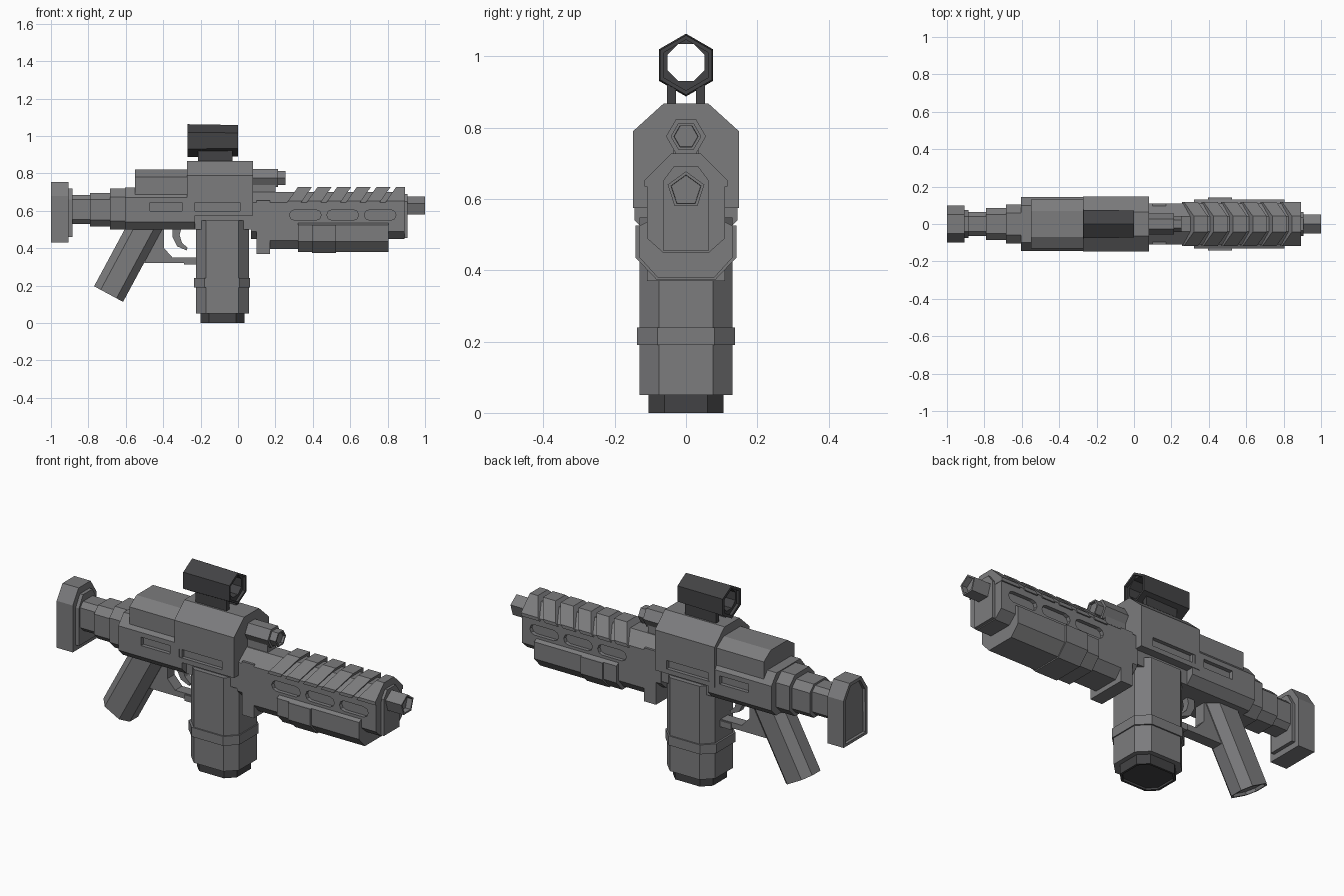
import bpy, bmesh
from math import radians, sin, cos, pi
from mathutils import Matrix, Vector

cube = bpy.data.objects.get("Cube")
if cube:
    bpy.data.objects.remove(cube, do_unlink=True)


def material(name, rgb):
    m = bpy.data.materials.new(name)
    m.use_nodes = True
    col = (*rgb, 1)
    m.diffuse_color = col
    m.node_tree.nodes["Principled BSDF"].inputs["Base Color"].default_value = col
    return m


GREY = material("gunmetal grey", (0.2, 0.2, 0.206))
DARK = material("dark charcoal", (0.055, 0.055, 0.058))


def prism(name, pts, a, b, axis="x", mat=GREY, slant=0, recess=None, taper=1.0):
    """Extrude a flat outline along an axis; slant shifts x with height,
    recess = (end, border, depth) sinks one end cap."""
    place = {"x": lambda u, v, t: (t + slant * v, u, v),
             "y": lambda u, v, t: (u, t, v),
             "z": lambda u, v, t: (u, v, t)}[axis]
    bm = bmesh.new()
    cu = sum(p[0] for p in pts) / len(pts)
    cv = sum(p[1] for p in pts) / len(pts)
    end = [(cu + (u - cu) * taper, cv + (v - cv) * taper) for u, v in pts]
    lo = [bm.verts.new(place(u, v, a)) for u, v in pts]
    hi = [bm.verts.new(place(u, v, b)) for u, v in end]
    caps = {"lo": bm.faces.new(lo), "hi": bm.faces.new(hi)}
    n = len(pts)
    for i in range(n):
        bm.faces.new((lo[i], lo[(i + 1) % n], hi[(i + 1) % n], hi[i]))
    bmesh.ops.recalc_face_normals(bm, faces=bm.faces)
    if recess:
        f = caps[recess[0]]
        bmesh.ops.inset_region(bm, faces=[f], thickness=recess[1])
        # a second tiny inset makes the recess walls
        bmesh.ops.inset_region(bm, faces=[f], thickness=0.001)
        f.normal_update()
        bmesh.ops.translate(bm, verts=f.verts, vec=f.normal * -recess[2])
    me = bpy.data.meshes.new(name)
    bm.to_mesh(me)
    bm.free()
    me.materials.append(mat)
    ob = bpy.data.objects.new(name, me)
    bpy.context.collection.objects.link(ob)
    return ob


def sym(*half):
    """Mirror a half outline (bottom to top) across the centre plane."""
    return list(half) + [(-u, v) for u, v in reversed(half)]


def octagon(cx, cy, hx, hy, c):
    return [(cx + sx, cy + sy) for sx, sy in (
        (hx - c, -hy), (hx, c - hy), (hx, hy - c), (hx - c, hy),
        (c - hx, hy), (-hx, hy - c), (-hx, c - hy), (c - hx, -hy))]


def ngon(n, r, cz, start):
    return [(r * cos(start + 2 * pi * i / n), cz + r * sin(start + 2 * pi * i / n))
            for i in range(n)]


def rect(x0, x1, z0, z1):
    return [(x0, z0), (x1, z0), (x1, z1), (x0, z1)]


def capsule(x0, x1, z0, z1):
    r = (z1 - z0) / 2
    right = [(x1 - r + r * cos(t), z0 + r + r * sin(t))
             for t in (pi * (k / 4 - 0.5) for k in range(5))]
    left = [(x0 + r - r * cos(t), z0 + r - r * sin(t))
            for t in (pi * (k / 4 - 0.5) for k in range(5))]
    return right + left


def cut(target, cutter):
    mod = target.modifiers.new("cut", "BOOLEAN")
    mod.operation = "DIFFERENCE"
    mod.solver = "EXACT"
    mod.object = cutter
    cutter.hide_render = True
    cutter.hide_viewport = True
    cutter.display_type = "WIRE"


def cut_sides(target, outline, half, depth=0.02):
    for s in (-1, 1):
        cut(target, prism("slot_cutter", outline, s * (half - depth), s * (half + 0.05), "y"))


# Receiver
prism("receiver_lower", sym((0.105, 0.5), (0.105, 0.6)), -0.605, 0.08)
rear = prism("receiver_rear", sym((0.105, 0.5), (0.145, 0.54), (0.145, 0.67), (0.1, 0.725)),
             -0.605, -0.23)
prism("receiver_top_cover", sym((0.13, 0.65), (0.13, 0.78), (0.07, 0.82)), -0.55, -0.2)
housing = prism("receiver_housing", sym((0.148, 0.575), (0.148, 0.79), (0.063, 0.867)), -0.272, 0.08)
cut_sides(rear, rect(-0.47, -0.3, 0.6, 0.645), 0.145)
cut_sides(housing, rect(-0.245, 0.01, 0.6, 0.645), 0.148)

# Stock
prism("stock_collar", octagon(0, 0.61, 0.105, 0.11, 0.045), -0.685, -0.6)
prism("stock_sleeve", octagon(0, 0.605, 0.085, 0.09, 0.035), -0.79, -0.68)
prism("stock_tube", octagon(0, 0.607, 0.065, 0.078, 0.025), -0.89, -0.78)
prism("stock_plate", sym((0.075, 0.46), (0.075, 0.66), (0.04, 0.72)), -0.906, -0.886)
prism("stock_butt", sym((0.1, 0.43), (0.1, 0.68), (0.05, 0.755)), -1, -0.905,
      recess=("lo", 0.02, 0.015))

# Grip, trigger and trigger guard
grip = prism("grip", octagon(0, 0, 0.088, 0.075, 0.04), 0, 0.47, "z", recess=("lo", 0.012, 0.015))
grip.data.transform(Matrix.Translation(Vector((-0.692, 0, 0.155))) @ Matrix.Rotation(radians(28.3), 4, "Y"))
prism("trigger_guard", [(-0.5, 0.32), (-0.2, 0.32), (-0.2, 0.35), (-0.35, 0.35),
                        (-0.395, 0.4), (-0.395, 0.52), (-0.45, 0.52)], -0.03, 0.03, "y")
prism("guard_post", rect(-0.29, -0.2, 0.312, 0.345), -0.036, 0.036, "y")
prism("trigger", [(-0.35, 0.52), (-0.35, 0.46), (-0.325, 0.41), (-0.275, 0.388), (-0.27, 0.402),
                  (-0.3, 0.43), (-0.312, 0.47), (-0.3, 0.52)], -0.018, 0.018, "y")

# Magazine
prism("magazine", octagon(-0.083, 0, 0.142, 0.13, 0.055), 0.05, 0.548, "z")
prism("magazine_band", octagon(-0.085, 0, 0.15, 0.137, 0.057), 0.19, 0.24, "z")
prism("magazine_base", octagon(-0.083, 0, 0.118, 0.105, 0.045), 0, 0.06, "z", DARK,
      recess=("lo", 0.012, 0.01))

# Handguard with slots and slanted ridges
guard = prism("handguard", sym((0.065, 0.45), (0.11, 0.49), (0.11, 0.645), (0.04, 0.7)), 0.07, 0.89)
for i in range(3):
    x = 0.275 + 0.2 * i
    cut_sides(guard, capsule(x, x + 0.17, 0.55, 0.605), 0.11)
ridge = sym((0.117, 0.635), (0.117, 0.652), (0.042, 0.727))
SLANT = 0.7
for i in range(5):
    x = 0.32 + 0.105 * i - SLANT * 0.727
    prism("handguard_ridge", ridge, x, x + 0.075, slant=SLANT)
nose_ridge = prism("handguard_nose_ridge", ridge, 0.845 - SLANT * 0.727, 0.89, slant=SLANT)
for v in nose_ridge.data.vertices:
    if v.co.x > 0.87:
        v.co.x = 0.892
prism("handguard_bracket", sym((0.11, 0.37), (0.11, 0.655)), 0.1, 0.17)
prism("nose_plate", sym((0.065, 0.455), (0.065, 0.65), (0.035, 0.69)), 0.88, 0.906)
prism("muzzle", ngon(5, 0.054, 0.623, pi / 2), 0.9, 1.0, recess=("hi", 0.01, 0.03))

# Lower fore-end
fore = sym((0.08, 0.38), (0.13, 0.435), (0.13, 0.525), (0.11, 0.535))
prism("fore_end", fore, 0.32, 0.805)
prism("fore_end_rear", sym((0.07, 0.395), (0.11, 0.44), (0.11, 0.52)), 0.16, 0.325)
prism("fore_end_clip", sym((0.083, 0.374), (0.141, 0.435), (0.141, 0.525)), 0.395, 0.525)

# Front lamp
prism("lamp_body", ngon(6, 0.056, 0.775, 0), 0.07, 0.215)
prism("lamp_head", ngon(6, 0.043, 0.775, 0), 0.21, 0.253, recess=("hi", 0.009, 0.012))
prism("lamp_mount", sym((0.035, 0.69), (0.035, 0.75)), 0.07, 0.2)

# Optic on two rails
scope = prism("optic_tube", ngon(6, 0.088, 0.975, pi / 2), -0.27, 0.0, mat=DARK, taper=0.95)
cut(scope, prism("optic_bore", ngon(8, 0.056, 0.982, pi / 8), -0.4, 0.1, mat=DARK))
for x0, x1 in ((-0.4, -0.255), (-0.015, 0.1)):
    cut(scope, prism("optic_rim_cutter", ngon(6, 0.071, 0.975, pi / 2), x0, x1, mat=DARK))
for s in (-1, 1):
    y0, y1 = sorted((s * 0.028, s * 0.053))
    prism("optic_rail", rect(y0, y1, 0.86, 0.925), -0.215, -0.03, mat=DARK)
